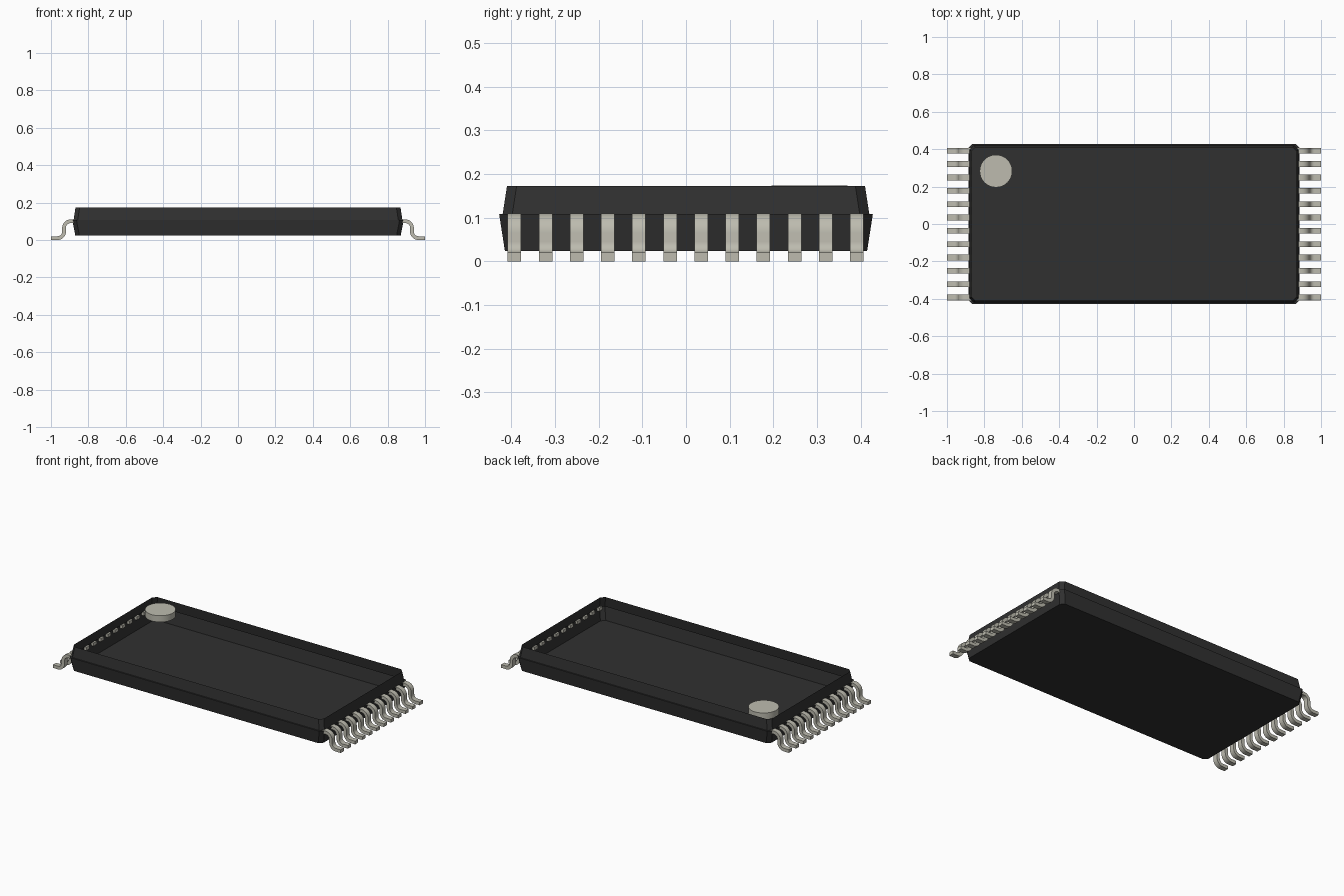
import bpy, bmesh, math
from mathutils import Vector

cube = bpy.data.objects.get("Cube")
if cube:
    bpy.data.objects.remove(cube, do_unlink=True)


def material(name, rgb):
    m = bpy.data.materials.new(name)
    m.use_nodes = True
    m.diffuse_color = (*rgb, 1)
    m.node_tree.nodes["Principled BSDF"].inputs["Base Color"].default_value = (*rgb, 1)
    return m


BLACK = material("black_plastic", (0.030, 0.030, 0.030))
METAL = material("pale_metal", (0.51, 0.50, 0.43))


def add_object(name, mesh, location=(0, 0, 0)):
    ob = bpy.data.objects.new(name, mesh)
    ob.location = location
    bpy.context.collection.objects.link(ob)
    return ob


def finish(bm, name, mat):
    mesh = bpy.data.meshes.new(name)
    bm.to_mesh(mesh)
    bm.free()
    mesh.materials.append(mat)
    return mesh


def smooth(ob):
    bpy.ops.object.select_all(action='DESELECT')
    ob.select_set(True)
    bpy.context.view_layer.objects.active = ob
    bpy.ops.object.shade_smooth_by_angle(angle=math.radians(35))


# Case: open-topped thin shell of stacked rectangles with cut corners
def cut_rect(x, y, c=0.022):
    return [(x, c - y), (x, y - c), (x - c, y), (c - x, y),
            (-x, y - c), (-x, c - y), (c - x, -y), (x - c, -y)]


levels = [(0.870, 0.415, 0.024),    # underside
          (0.886, 0.428, 0.108),    # top of lower half
          (0.879, 0.420, 0.108),    # small step at the parting line
          (0.869, 0.410, 0.173)]    # open rim
bm = bmesh.new()
rings = [[bm.verts.new((px, py, z)) for px, py in cut_rect(x, y)] for x, y, z in levels]
bm.faces.new(rings[0][::-1])
for low, high in zip(rings, rings[1:]):
    for i in range(8):
        j = (i + 1) % 8
        bm.faces.new((low[i], low[j], high[j], high[i]))
add_object("case", finish(bm, "case", BLACK))

# Corner marker disc, level with the rim
bm = bmesh.new()
bmesh.ops.create_cone(bm, cap_ends=True, segments=64, radius1=0.087, radius2=0.087, depth=0.04)
marker = add_object("marker_disc", finish(bm, "marker_disc", METAL), (-0.738, 0.283, 0.154))
smooth(marker)


# Lead centreline: shoulder, two quarter bends, flat foot
def lead_path(r=0.035, steps=8):
    top, foot, bend_x = 0.100, 0.010, 0.930
    pts = [Vector((0.867, top))]
    for i in range(steps + 1):
        a = math.pi / 2 * (1 - i / steps)
        pts.append(Vector((bend_x - r + r * math.cos(a), top - r + r * math.sin(a))))
    for i in range(steps + 1):
        a = math.pi + math.pi / 2 * i / steps
        pts.append(Vector((bend_x + r + r * math.cos(a), foot + r + r * math.sin(a))))
    pts.append(Vector((1.0, foot)))
    return pts


def lead_mesh(name, side, width=0.031, thick=0.020):
    pts = lead_path()
    bm = bmesh.new()
    rings = []
    for i, p in enumerate(pts):
        t = (pts[min(i + 1, len(pts) - 1)] - pts[max(i - 1, 0)]).normalized()
        n = Vector((-t.y, t.x)) * thick / 2
        rings.append([bm.verts.new((side * q.x, y, q.y)) for q, y in
                      ((p + n, -width / 2), (p + n, width / 2),
                       (p - n, width / 2), (p - n, -width / 2))])
    for a, b in zip(rings, rings[1:]):
        for k in range(4):
            m = (k + 1) % 4
            bm.faces.new((a[k], a[m], b[m], b[k]))
    bm.faces.new(rings[0])
    bm.faces.new(rings[-1])
    bmesh.ops.recalc_face_normals(bm, faces=bm.faces)
    return finish(bm, name, METAL)


# Twelve leads along each short end
for label, side in (("left", 1), ("right", -1)):
    mesh = lead_mesh(label + "_lead", side)
    for i in range(12):
        lead = add_object(f"{label}_lead_{i + 1}", mesh, (0, -0.393 + 0.0713 * i, 0))
    smooth(lead)
